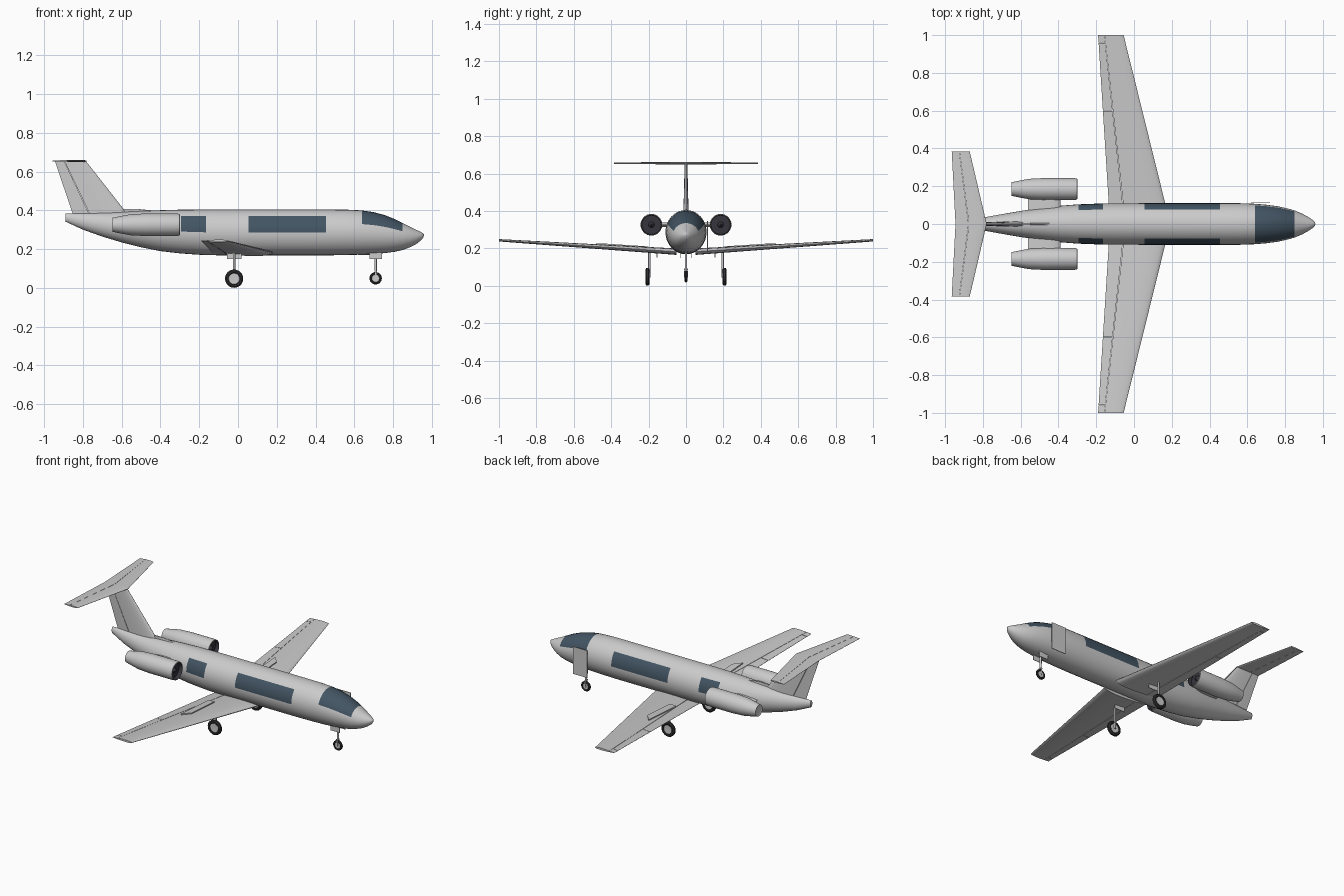
import bpy, bmesh, math
from mathutils import Vector

cube = bpy.data.objects.get("Cube")
if cube:
    bpy.data.objects.remove(cube)


def material(name, rgb):
    m = bpy.data.materials.new(name)
    m.use_nodes = True
    m.diffuse_color = (*rgb, 1)
    m.node_tree.nodes["Principled BSDF"].inputs["Base Color"].default_value = (*rgb, 1)
    return m


GREY = material("light grey paint", (0.6, 0.6, 0.6))
GLASS = material("slate blue glass", (0.055, 0.09, 0.125))
RUBBER = material("black rubber", (0.03, 0.03, 0.033))
INTAKE = material("dark intake", (0.035, 0.035, 0.045))


def finish(name, bm, mats, angle=35):
    bmesh.ops.recalc_face_normals(bm, faces=bm.faces)
    mesh = bpy.data.meshes.new(name)
    bm.to_mesh(mesh)
    bm.free()
    for m in mats:
        mesh.materials.append(m)
    ob = bpy.data.objects.new(name, mesh)
    bpy.context.collection.objects.link(ob)
    bpy.ops.object.select_all(action="DESELECT")
    ob.select_set(True)
    bpy.context.view_layer.objects.active = ob
    bpy.ops.object.shade_smooth_by_angle(angle=math.radians(angle))
    return ob


def loft(name, rings, mats=(GREY,), rule=None, angle=35):
    """Skin closed rings and cap both ends; rule(row, column) picks the material."""
    bm = bmesh.new()
    rows = [[bm.verts.new(p) for p in ring] for ring in rings]
    n = len(rows[0])
    for i in range(len(rows) - 1):
        for j in range(n):
            k = (j + 1) % n
            f = bm.faces.new((rows[i][j], rows[i][k], rows[i + 1][k], rows[i + 1][j]))
            f.material_index = rule(i, j) if rule else 0
    for i, row in ((0, rows[0]), (len(rows) - 2, rows[-1])):
        bm.faces.new(row).material_index = rule(i, 0) if rule else 0
    return finish(name, bm, mats, angle)


def lathe(name, centre, axis, profile, mats=(GREY,), rule=None, segments=32):
    """Turn (along, radius) pairs about the x, y or z axis through centre."""
    a = "xyz".index(axis)
    rings = []
    for along, r in profile:
        ring = []
        for k in range(segments):
            t = math.tau * k / segments
            p = Vector(centre)
            p[a] += along
            p[(a + 1) % 3] += r * math.cos(t)
            p[(a + 2) % 3] += r * math.sin(t)
            ring.append(p)
        rings.append(ring)
    return loft(name, rings, mats, rule)


def box(name, centre, size):
    bm = bmesh.new()
    bmesh.ops.create_cube(bm, size=1)
    for v in bm.verts:
        v.co = Vector(c + s * q for c, s, q in zip(centre, size, v.co))
    return finish(name, bm, (GREY,))


def foil(name, root, tip, place, chord=(0, 1), span=(0, 1)):
    """Part of a tapered surface; stations are (span, lead x, trail x, height, thickness)."""
    rings = []
    for s in span:
        at, lead, trail, high, thick = [a + (b - a) * s for a, b in zip(root, tip)]
        upper, lower = [], []
        for k in range(11):
            f = chord[0] + (chord[1] - chord[0]) * (1 - math.cos(math.pi * k / 10)) / 2
            h = 5 * thick * (0.2969 * f ** 0.5 - 0.126 * f - 0.3516 * f ** 2
                             + 0.2843 * f ** 3 - 0.1 * f ** 4)
            x = lead + (trail - lead) * f
            upper.append(place(x, at, high + h + 0.0004))
            lower.append(place(x, at, high - h - 0.0004))
        rings.append(upper + lower[::-1])
    return loft(name, rings)


# Fuselage: stations are (x, bottom, top, half width)
body = [(-0.89, 0.342, 0.384, 0.010), (-0.80, 0.301, 0.386, 0.034), (-0.70, 0.265, 0.388, 0.052),
        (-0.60, 0.235, 0.392, 0.069), (-0.50, 0.210, 0.397, 0.084), (-0.40, 0.190, 0.401, 0.096),
        (-0.295, 0.178, 0.404, 0.104), (-0.165, 0.169, 0.405, 0.109), (0.055, 0.168, 0.405, 0.110),
        (0.455, 0.168, 0.405, 0.110), (0.56, 0.170, 0.404, 0.110), (0.64, 0.172, 0.400, 0.107),
        (0.70, 0.175, 0.391, 0.102), (0.76, 0.180, 0.375, 0.094), (0.81, 0.187, 0.355, 0.083),
        (0.85, 0.196, 0.335, 0.072), (0.89, 0.211, 0.314, 0.055), (0.92, 0.227, 0.300, 0.039),
        (0.945, 0.246, 0.288, 0.022), (0.957, 0.262, 0.281, 0.010), (0.96, 0.273, 0.276, 0.002)]
SIDES = 32
rings = [[(x, w * math.cos(math.tau * k / SIDES),
           (lo + hi) / 2 + (hi - lo) / 2 * math.sin(math.tau * k / SIDES))
          for k in range(SIDES)] for x, lo, hi, w in body]


def glazing(i, j):
    x = (body[i][0] + body[i + 1][0]) / 2
    cabin = (0.055 < x < 0.455 or -0.295 < x < -0.165) and (j < 4 or 12 <= j < 16)
    cockpit = 0.64 < x < 0.85 and 2 <= j < 14
    return 1 if cabin or cockpit else 0


loft("fuselage", rings, (GREY, GLASS), glazing, 50)

# Fin and rudder
fin_root = (0.375, -0.565, -0.850, 0, 0.028)
fin_tip = (0.655, -0.785, -0.945, 0, 0.014)
upright = lambda x, s, h: (x, h, s)
foil("fin", fin_root, fin_tip, upright, (0, 0.69))
foil("rudder", fin_root, fin_tip, upright, (0.70, 1))
foil("dorsal_fairing", (0.385, -0.30, -0.70, 0, 0.016), (0.408, -0.52, -0.70, 0, 0.008), upright)

# Main gear wheel and nose wheel share this form
def wheel(name, centre, r, w):
    profile = [(-0.3 * w, 0.2 * r), (-0.35 * w, 0.6 * r), (-0.5 * w, 0.68 * r), (-0.5 * w, 0.86 * r),
               (-0.25 * w, r), (0.25 * w, r), (0.5 * w, 0.86 * r), (0.5 * w, 0.68 * r),
               (0.35 * w, 0.6 * r), (0.3 * w, 0.2 * r)]
    lathe(name, centre, "y", profile, (GREY, RUBBER), lambda i, j: int(1 <= i <= 7))


def strut(name, x, y, low, high, r):
    lathe(name, (x, y, 0), "z", [(low, r), (high, r)], segments=12)


# Everything paired across the centre line
wing_root = (0.05, 0.180, -0.130, 0.182, 0.034)
wing_tip = (1.0, -0.055, -0.190, 0.243, 0.012)
tail_root = (0, -0.780, -0.945, 0.655, 0.012)
tail_tip = (0.385, -0.870, -0.965, 0.655, 0.008)
for name, side in (("port", 1), ("starboard", -1)):
    flat = lambda x, s, h: (x, side * s, h)

    # Wing with flap, aileron and trailing tip
    foil(name + "_wing", wing_root, wing_tip, flat, (0, 0.745))
    for part, a, b in (("flap", 0, 0.577), ("aileron", 0.58, 0.955), ("wing_tip", 0.958, 1)):
        foil(f"{name}_{part}", wing_root, wing_tip, flat, (0.755, 1), (a, b))

    # Spoiler lying on the wing
    bottom = [(-0.027, 0.20, 0.198), (-0.027, 0.43, 0.213), (-0.07, 0.48, 0.214), (-0.07, 0.20, 0.196)]
    loft(name + "_spoiler", [[(x, side * y, z + up) for x, y, z in bottom] for up in (0, 0.012)])

    # Tailplane and elevator
    foil(name + "_tailplane", tail_root, tail_tip, flat, (0, 0.57))
    foil(name + "_elevator", tail_root, tail_tip, flat, (0.58, 1))

    # Engine nacelle and pylon
    nacelle = [(-0.645, 0.030), (-0.648, 0.036), (-0.60, 0.046), (-0.555, 0.054), (-0.48, 0.058),
               (-0.32, 0.058), (-0.302, 0.056), (-0.300, 0.053), (-0.325, 0.051),
               (-0.325, 0.016), (-0.308, 0.003)]
    lathe(name + "_engine", (0, side * 0.185, 0.326), "x", nacelle, (GREY, INTAKE),
          lambda i, j: int(i >= 7))
    foil(name + "_pylon", (0.07, -0.39, -0.56, 0.326, 0.026), (0.15, -0.39, -0.56, 0.326, 0.026), flat)

    # Main landing gear
    wheel(name + "_main_wheel", (-0.02, side * 0.206, 0.048), 0.047, 0.022)
    strut(name + "_main_strut", -0.02, side * 0.196, 0.045, 0.195, 0.006)
    box(name + "_gear_door", (-0.02, side * 0.155, 0.170), (0.075, 0.004, 0.040))
    box(name + "_nose_gear_door", (0.71, side * 0.028, 0.167), (0.065, 0.003, 0.036))

# Nose landing gear
wheel("nose_wheel", (0.71, 0, 0.050), 0.032, 0.014)
strut("nose_strut", 0.71, 0, 0.085, 0.19, 0.006)
for side in (1, -1):
    box("nose_fork", (0.71, side * 0.009, 0.068), (0.008, 0.003, 0.046))
box("nose_fork_bridge", (0.71, 0, 0.088), (0.010, 0.021, 0.006))

# Entry door plate on the port side
box("entry_door", (0.67, 0.115, 0.258), (0.10, 0.004, 0.175))
